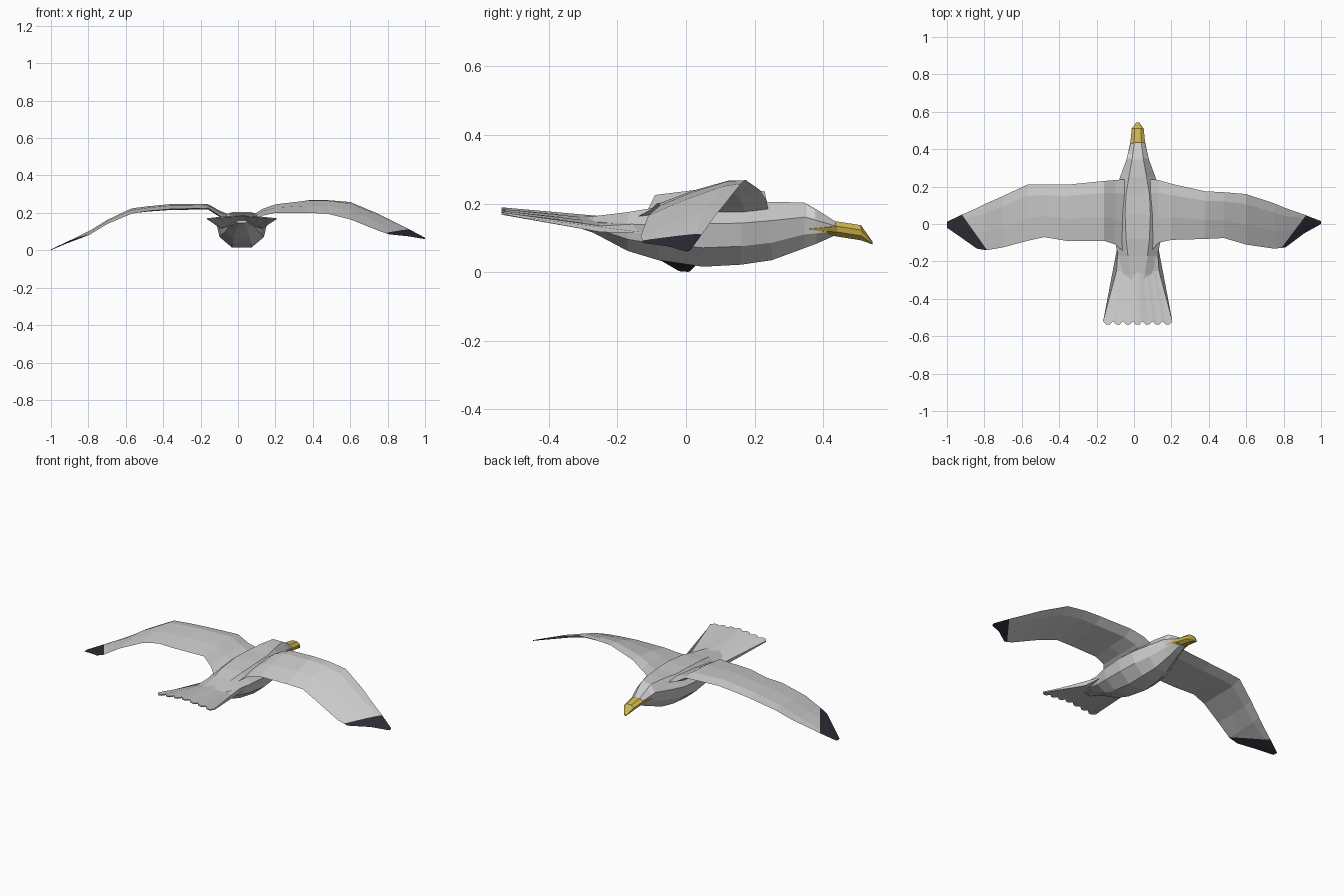
import bpy, bmesh
from mathutils import Vector

CX = 0.02  # body centre line


def material(name, rgb):
    m = bpy.data.materials.new(name)
    m.diffuse_color = (*rgb, 1)
    return m


PLUMAGE = material("light_grey_plumage", (0.6, 0.6, 0.6))
DARK = material("dark_wing_tip", (0.025, 0.025, 0.036))
YELLOW = material("yellow_beak", (0.66, 0.5, 0.08))
WHITE = material("white_eye", (0.9, 0.9, 0.9))


def loft(rings):
    """Skin a list of equal-sized rings and cap both ends."""
    bm = bmesh.new()
    rows = [[bm.verts.new(p) for p in r] for r in rings]
    n = len(rows[0])
    for a, b in zip(rows, rows[1:]):
        for i in range(n):
            j = (i + 1) % n
            bm.faces.new((a[i], a[j], b[j], b[i]))
    bm.faces.new(rows[0])
    bm.faces.new(rows[-1])
    bmesh.ops.recalc_face_normals(bm, faces=bm.faces)
    return bm


def finish(bm, name, *mats):
    me = bpy.data.meshes.new(name)
    bm.to_mesh(me)
    bm.free()
    for m in mats:
        me.materials.append(m)
    ob = bpy.data.objects.new(name, me)
    bpy.context.collection.objects.link(ob)
    return ob


def hull_ring(y, w, zb, zt):
    """Eight-sided body section: flat back, full sides, narrow belly."""
    h = zt - zb
    half = [(0.5, 1), (1, 0.68), (0.88, 0.3), (0.4, 0)]
    right = [(CX + w * a, y, zb + h * b) for a, b in half]
    left = [(CX - w * a, y, zb + h * b) for a, b in reversed(half)]
    return right + left


# Body and head, with inset eyes on the upper cheek faces
body = loft([hull_ring(*s) for s in [
    (-0.36, 0.03, 0.145, 0.16), (-0.27, 0.075, 0.115, 0.163),
    (-0.17, 0.105, 0.062, 0.175), (-0.08, 0.125, 0.035, 0.19),
    (0.05, 0.135, 0.016, 0.2), (0.16, 0.125, 0.022, 0.2),
    (0.25, 0.095, 0.035, 0.205), (0.345, 0.06, 0.07, 0.203),
    (0.38, 0.052, 0.083, 0.183), (0.44, 0.035, 0.11, 0.145)]])
body.normal_update()
cheeks = []
for f in body.faces:
    c = f.calc_center_median()
    if 0.35 < c.y < 0.375 and c.z > 0.15 and abs(c.x - CX) > 0.03:
        cheeks.append(f)
bmesh.ops.inset_individual(body, faces=cheeks, thickness=0.007)
for f in cheeks:
    f.material_index = 1
finish(body, "body", PLUMAGE, WHITE)

# Hooked beak with the gape running back along the cheeks
finish(loft([hull_ring(*s) for s in [
    (0.36, 0.056, 0.118, 0.13), (0.44, 0.039, 0.104, 0.148),
    (0.51, 0.032, 0.093, 0.137), (0.543, 0.008, 0.081, 0.09)]]),
    "beak", YELLOW)


def wing_ring(x, yl, zl, yt, zt, t):
    """Thin aerofoil from leading edge (yl, zl) to trailing edge (yt, zt)."""
    def at(k, up):
        return (x, yl + (yt - yl) * k, zl + (zt - zl) * k + up * t)
    return [at(0, 0), at(0.2, 0.45), at(0.6, 0.4), at(1, 0),
            at(0.6, -0.25), at(0.2, -0.5)]


def wing(name, sections, front, back):
    bm = loft([wing_ring(*s) for s in sections])
    # Cut along the tip colour border, then colour everything outside it
    p, q = Vector((*front, 0)), Vector((*back, 0))
    no = (q - p).cross(Vector((0, 0, 1))).normalized()
    if no.x * p.x < 0:
        no = -no
    bmesh.ops.bisect_plane(bm, geom=bm.verts[:] + bm.edges[:] + bm.faces[:],
                           plane_co=p, plane_no=no, dist=1e-5)
    for f in bm.faces:
        f.material_index = int((f.calc_center_median() - p).dot(no) > 0)
    finish(bm, name, PLUMAGE, DARK)


# Wings differ slightly: the bird is banking
wing("left_wing", [
    (-0.04, 0.24, 0.18, -0.16, 0.15, 0.03),
    (-0.10, 0.235, 0.2, -0.11, 0.185, 0.035),
    (-0.16, 0.23, 0.235, -0.09, 0.225, 0.03),
    (-0.36, 0.21, 0.235, -0.09, 0.22, 0.033),
    (-0.48, 0.21, 0.225, -0.07, 0.21, 0.03),
    (-0.57, 0.21, 0.215, -0.09, 0.195, 0.028),
    (-0.70, 0.15, 0.155, -0.125, 0.14, 0.022),
    (-0.79, 0.11, 0.102, -0.14, 0.085, 0.016),
    (-0.84, 0.085, 0.078, -0.132, 0.065, 0.012),
    (-0.92, 0.05, 0.04, -0.075, 0.035, 0.008),
    (-1.0, 0.012, 0.003, -0.02, 0.003, 0.004)],
    (-0.92, 0.05), (-0.785, -0.14))
wing("right_wing", [
    (0.08, 0.24, 0.18, -0.16, 0.15, 0.03),
    (0.13, 0.235, 0.21, -0.1, 0.185, 0.035),
    (0.20, 0.215, 0.24, -0.085, 0.2, 0.03),
    (0.38, 0.175, 0.268, -0.08, 0.2, 0.028),
    (0.48, 0.17, 0.268, -0.075, 0.195, 0.026),
    (0.60, 0.16, 0.258, -0.11, 0.165, 0.024),
    (0.75, 0.11, 0.195, -0.132, 0.105, 0.018),
    (0.81, 0.085, 0.165, -0.125, 0.085, 0.014),
    (0.91, 0.05, 0.115, -0.05, 0.075, 0.008),
    (1.0, 0.015, 0.067, 0.0, 0.06, 0.004)],
    (0.92, 0.047), (0.785, -0.132))

# Fanned tail with scalloped feather ends and slightly drooping sides
FEATHERS = 7
COLS = FEATHERS * 3
tail_rings = []
for i in range(COLS + 1):
    u = 2 * i / COLS - 1
    notch = 0.0 if i % 3 == 0 else 0.018
    droop = abs(u)
    top = [(CX + 0.105 * u, -0.1, 0.183 - 0.04 * droop),
           (CX + 0.113 * u, -0.25, 0.165 - 0.03 * droop),
           (CX + 0.185 * u, -0.52 - notch, 0.19 - 0.018 * droop)]
    under = [(x, y, z - t) for (x, y, z), t in zip(top, (0.03, 0.018, 0.006))]
    tail_rings.append(top + under[::-1])
finish(loft(tail_rings), "tail", PLUMAGE)
